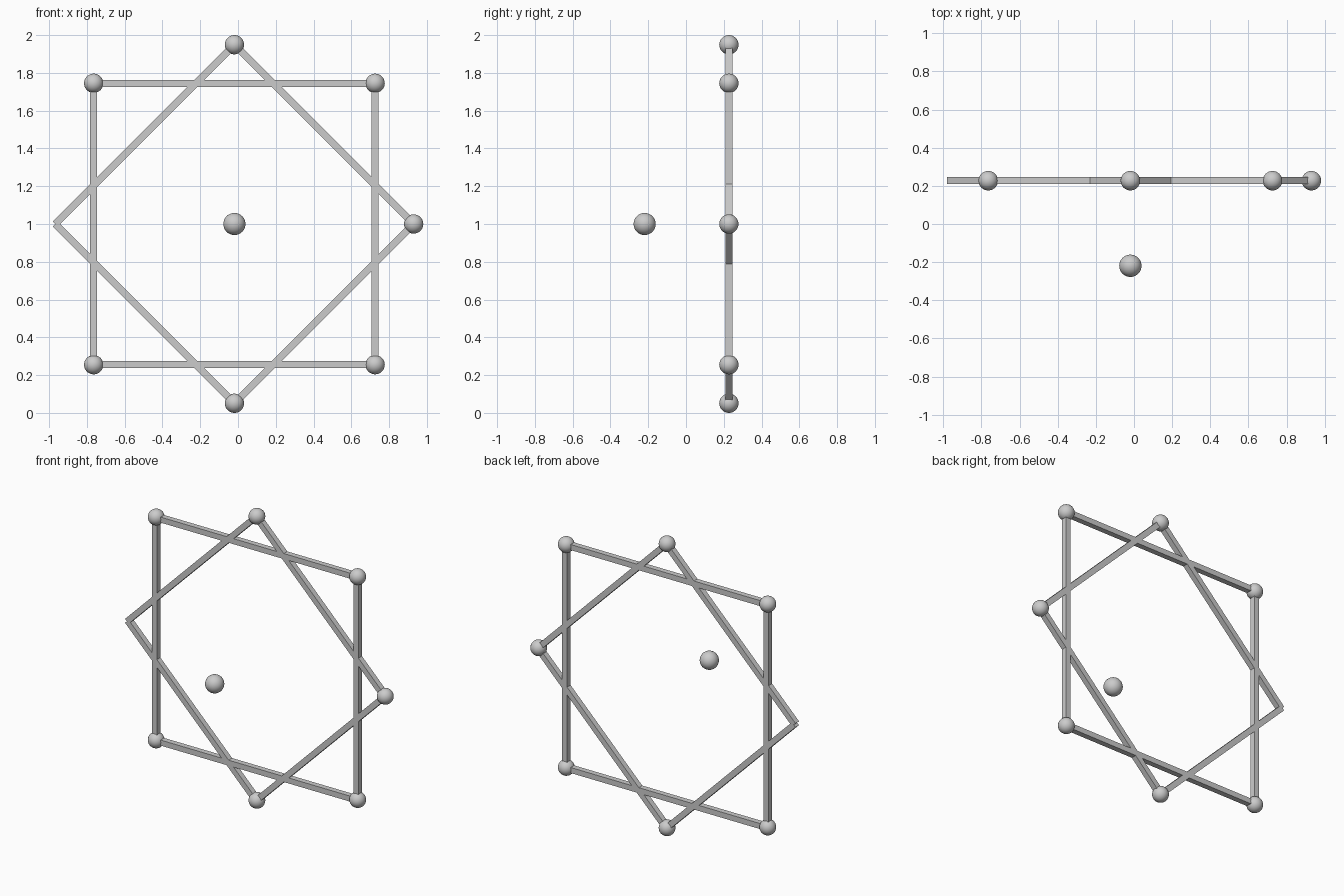
import bpy
import math
from mathutils import Vector

if "Cube" in bpy.data.objects:
    bpy.data.objects.remove(bpy.data.objects["Cube"])

CX, CZ, RING_Y = -0.019, 1.0, 0.227   # centre of the star frame
HALF, RADIUS = 0.745, 0.949           # upright square, turned square
BAR, BALL = 0.037, 0.051              # bar width, joint radius


def ball(name, loc, radius):
    bpy.ops.mesh.primitive_uv_sphere_add(segments=32, ring_count=16, radius=radius, location=loc)
    obj = bpy.context.object
    obj.name = name
    bpy.ops.object.shade_smooth()


def bar(name, a, b):
    # Square bar lying in the frame plane, ending exactly at both corners
    d = b - a
    bpy.ops.mesh.primitive_cube_add(size=1, location=(a + b) / 2,
                                    rotation=(0, -math.atan2(d.z, d.x), 0))
    obj = bpy.context.object
    obj.name = name
    obj.scale = (d.length, BAR, BAR)
    bpy.ops.object.transform_apply(location=False, rotation=False, scale=True)


def corners(radius, start):
    return [Vector((CX + radius * math.cos(start + i * math.pi / 2), RING_Y,
                    CZ + radius * math.sin(start + i * math.pi / 2))) for i in range(4)]


# Two overlapping squares; the left corner of the turned one has no joint ball
for label, pts, bare in (("square", corners(HALF * math.sqrt(2), math.pi / 4), None),
                         ("diamond", corners(RADIUS, 0), 2)):
    for i, p in enumerate(pts):
        bar(f"{label}_bar_{i + 1}", p, pts[(i + 1) % 4])
        if i != bare:
            ball(f"{label}_joint_{i + 1}", p, BALL)

# Free ball floating in front of the frame
ball("centre_ball", (CX, -0.219, CZ), 0.0585)
